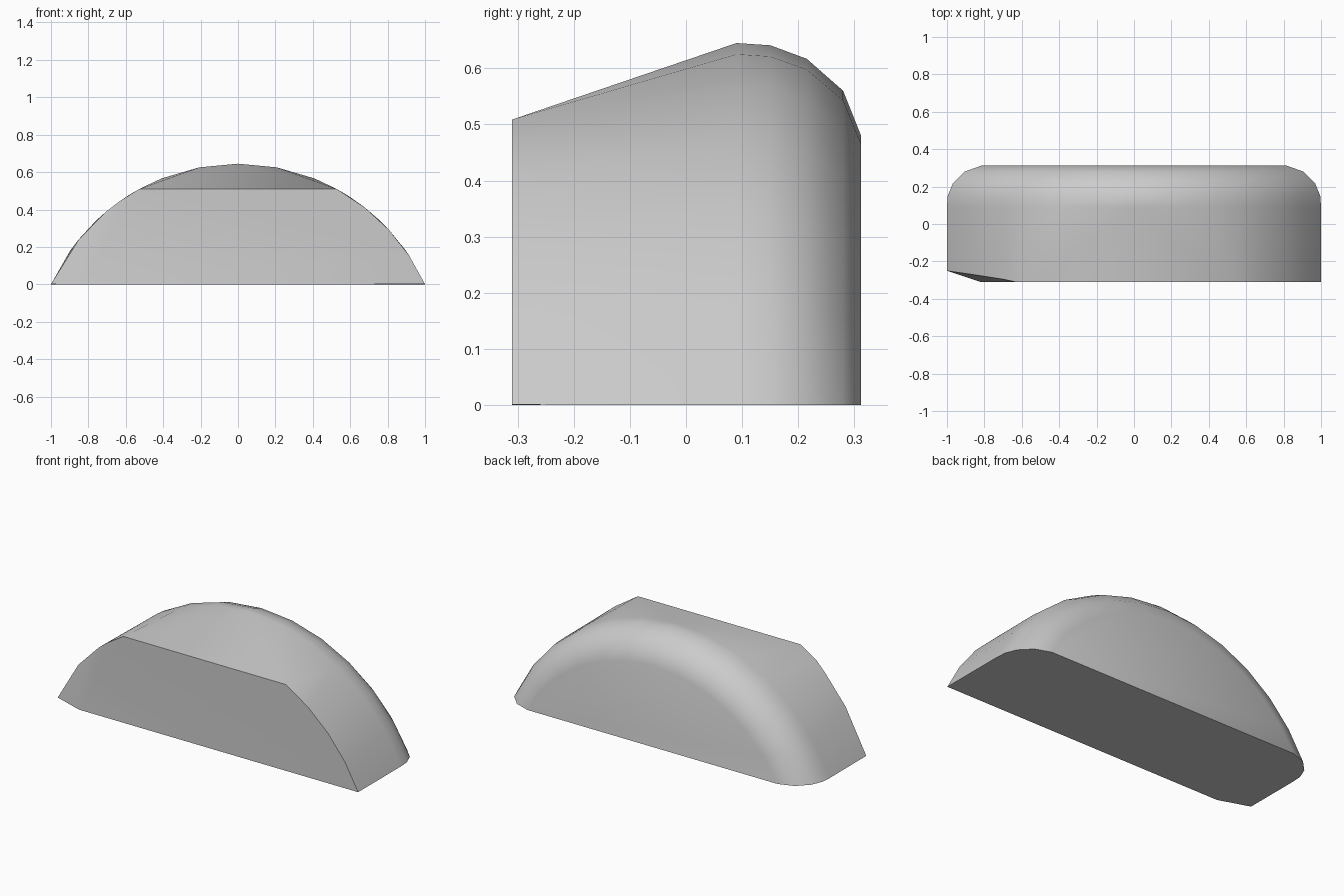
import bpy
import bmesh
from math import sin, cos, asin, sqrt, radians

cube = bpy.data.objects.get("Cube")
if cube:
    bpy.data.objects.remove(cube)

RADIUS = 1.098
CENTRE_Z = -0.453
FRONT_Y = -0.31


def arc(y, start, end, steps, inset=0.0):
    """Points along the arched outline at depth y, drawn in by inset."""
    r = RADIUS - inset
    return [(r * sin(a), y, r * cos(a) + CENTRE_Z)
            for a in (start + (end - start) * i / steps for i in range(steps + 1))]


def on_arch(x, y):
    return (x, y, max(0.0, sqrt(RADIUS ** 2 - x * x) + CENTRE_Z))


points = []

# Full arch and the rings that round it over into the flat back
for y, inset in ((0.09, 0.0), (0.15, 0.004), (0.215, 0.028),
                 (0.28, 0.085), (0.312, 0.165)):
    half = asin(sqrt((RADIUS - inset) ** 2 - CENTRE_Z ** 2) / (RADIUS - inset))
    points += arc(y, -half, half, 12, inset)

# Front outline, cut flat across the top
points += arc(FRONT_Y, asin(0.53 / RADIUS), asin(1 / RADIUS), 4)
points.append(on_arch(-0.53, FRONT_Y))

# Shallow chamfer on one lower front corner
points += [on_arch(-0.63, FRONT_Y), (-0.82, FRONT_Y, 0.0)]
points += [on_arch(x, y) for x, y in ((-1.0, -0.25), (-0.85, -0.272), (-0.7, -0.295))]

# Solid wrapped around the outlines
bm = bmesh.new()
for p in points:
    bm.verts.new(p)
hull = bmesh.ops.convex_hull(bm, input=bm.verts)
loose = [v for v in bm.verts if not v.link_faces]
bmesh.ops.delete(bm, geom=loose, context='VERTS')
bmesh.ops.dissolve_limit(bm, angle_limit=radians(0.5), verts=bm.verts, edges=bm.edges)
bmesh.ops.recalc_face_normals(bm, faces=bm.faces)
mesh = bpy.data.meshes.new("arched_block")
bm.to_mesh(mesh)
bm.free()
block = bpy.data.objects.new("arched_block", mesh)
bpy.context.collection.objects.link(block)

# Plain grey finish
grey = bpy.data.materials.new("plain_grey")
grey.use_nodes = True
grey.diffuse_color = (0.6, 0.6, 0.6, 1)
grey.node_tree.nodes["Principled BSDF"].inputs["Base Color"].default_value = (0.6, 0.6, 0.6, 1)
mesh.materials.append(grey)

# Smooth shading with crisp front and base edges
bpy.ops.object.select_all(action='DESELECT')
block.select_set(True)
bpy.context.view_layer.objects.active = block
bpy.ops.object.shade_smooth_by_angle(angle=radians(35))
